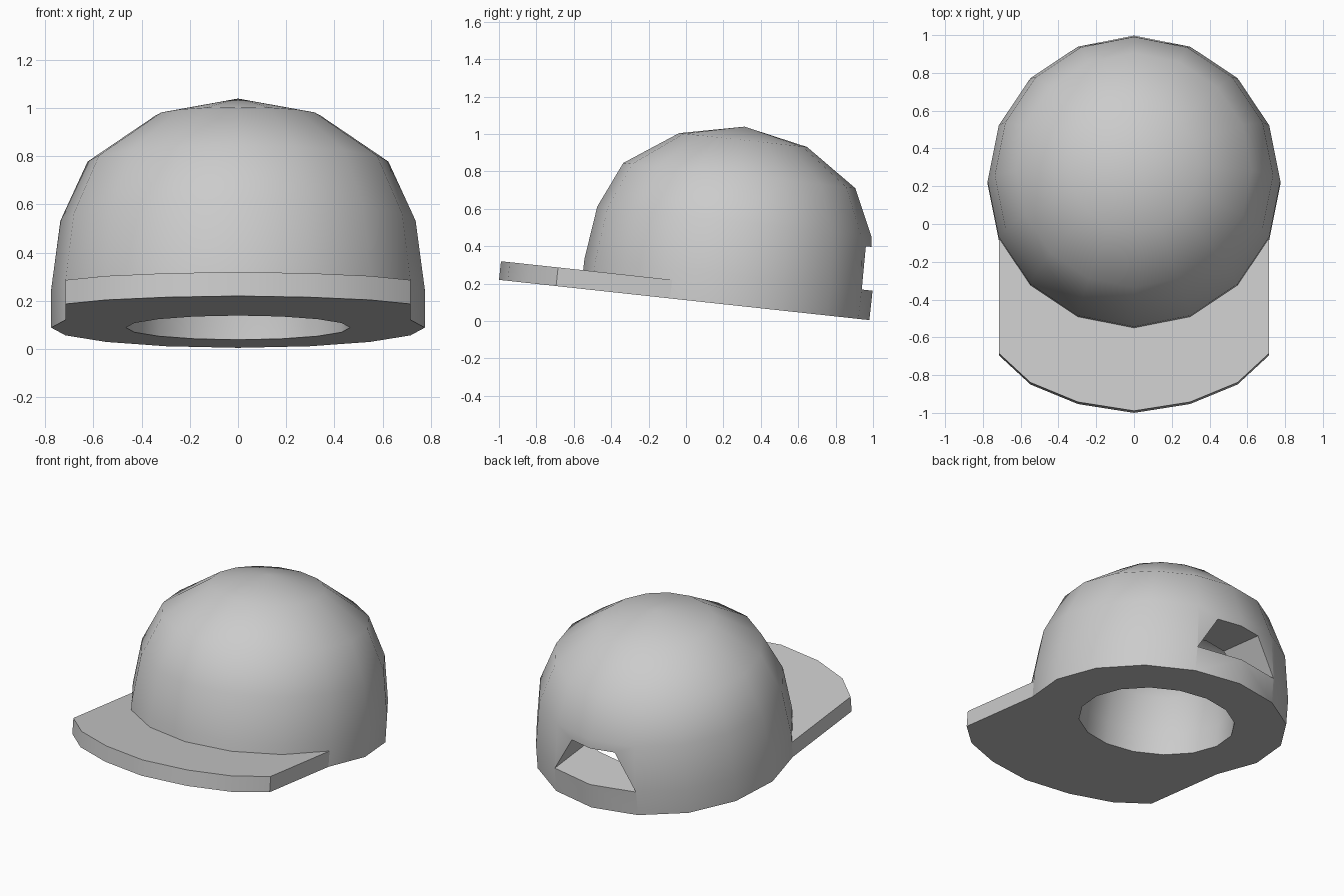
import bpy, bmesh, math
from mathutils import Matrix

cube = bpy.data.objects.get("Cube")
if cube:
    bpy.data.objects.remove(cube, do_unlink=True)

GREY = (0.6, 0.6, 0.6, 1)
mat = bpy.data.materials.new("cloth_grey")
mat.use_nodes = True
mat.diffuse_color = GREY
mat.node_tree.nodes["Principled BSDF"].inputs["Base Color"].default_value = GREY

SIDES = 16
# The whole cap leans back, so the brim is raised
PLACE = Matrix.Translation((0, 0.21, 0.089)) @ Matrix.Rotation(math.radians(-6.2), 4, "X")


def make_object(name, bm):
    bmesh.ops.recalc_face_normals(bm, faces=bm.faces[:])
    mesh = bpy.data.meshes.new(name)
    bm.to_mesh(mesh)
    bm.free()
    obj = bpy.data.objects.new(name, mesh)
    bpy.context.collection.objects.link(obj)
    mesh.materials.append(mat)
    obj.matrix_world = PLACE
    return obj


def ring_point(radius, i):
    a = math.tau * i / SIDES
    return radius * math.sin(a), -radius * math.cos(a)


def prism(bm, lower, upper):
    """Closed block between two matching loops."""
    a = [bm.verts.new(p) for p in lower]
    b = [bm.verts.new(p) for p in upper]
    bm.faces.new(a)
    bm.faces.new(b)
    for i in range(len(a)):
        j = (i + 1) % len(a)
        bm.faces.new((a[i], a[j], b[j], b[i]))


# Crown: thick dome, outer and inner profile (radius, height)
outer = [(0.775, 0), (0.775, 0.16), (0.737, 0.446), (0.624, 0.693), (0.344, 0.884)]
inner = [(0.465, 0), (0.465, 0.14), (0.44, 0.36), (0.38, 0.49), (0.22, 0.6)]
bm = bmesh.new()
shells = []
for profile, apex in ((outer, 0.956), (inner, 0.646)):
    rings = [[bm.verts.new((*ring_point(r, i), h)) for i in range(SIDES)] for r, h in profile]
    tip = bm.verts.new((0, 0, apex))
    for i in range(SIDES):
        j = (i + 1) % SIDES
        for lo, hi in zip(rings, rings[1:]):
            bm.faces.new((lo[i], lo[j], hi[j], hi[i]))
        bm.faces.new((rings[-1][i], rings[-1][j], tip))
    shells.append(rings[0])
for i in range(SIDES):
    j = (i + 1) % SIDES
    bm.faces.new((shells[0][i], shells[0][j], shells[1][j], shells[1][i]))
crown = make_object("crown", bm)

# Back opening: tapered slot cut through the wall into the hollow
slot = [(-0.294, 0.158), (0.294, 0.158), (0.155, 0.39), (-0.155, 0.39)]
bm = bmesh.new()
prism(bm, [(x, 0.2, z) for x, z in slot], [(x, 1, z) for x, z in slot])
cutter = make_object("opening_cutter", bm)
cutter.hide_render = True
cut = crown.modifiers.new("back_opening", "BOOLEAN")
cut.operation = "DIFFERENCE"
cut.solver = "EXACT"
cut.object = cutter
bpy.context.view_layer.objects.active = crown
crown.select_set(True)
bpy.ops.object.modifier_apply(modifier=cut.name)
bpy.data.objects.remove(cutter, do_unlink=True)

# Brim: flat slab from the front of the crown to a shallow curved edge
reach = {0: -1.217, 1: -1.17, 2: -1.066, 3: -0.91}
bm = bmesh.new()
near, far = [], []
for i in range(-3, 4):
    x, y = ring_point(0.775, i)
    near.append([bm.verts.new((x, y, h)) for h in (0, 0.1)])
    far.append([bm.verts.new((x, reach[abs(i)], h)) for h in (0, 0.1)])
for i in range(6):
    a, b, c, d = near[i], near[i + 1], far[i + 1], far[i]
    bm.faces.new((a[0], b[0], c[0], d[0]))
    bm.faces.new((a[1], b[1], c[1], d[1]))
    bm.faces.new((d[0], c[0], c[1], d[1]))
for n, f in ((near[0], far[0]), (near[-1], far[-1])):
    bm.faces.new((n[0], f[0], f[1], n[1]))
brim = make_object("brim", bm)

# Smooth shading, crisp at the rims
for obj in (crown, brim):
    bpy.ops.object.select_all(action="DESELECT")
    obj.select_set(True)
    bpy.context.view_layer.objects.active = obj
    bpy.ops.object.shade_smooth_by_angle(angle=math.radians(40))
